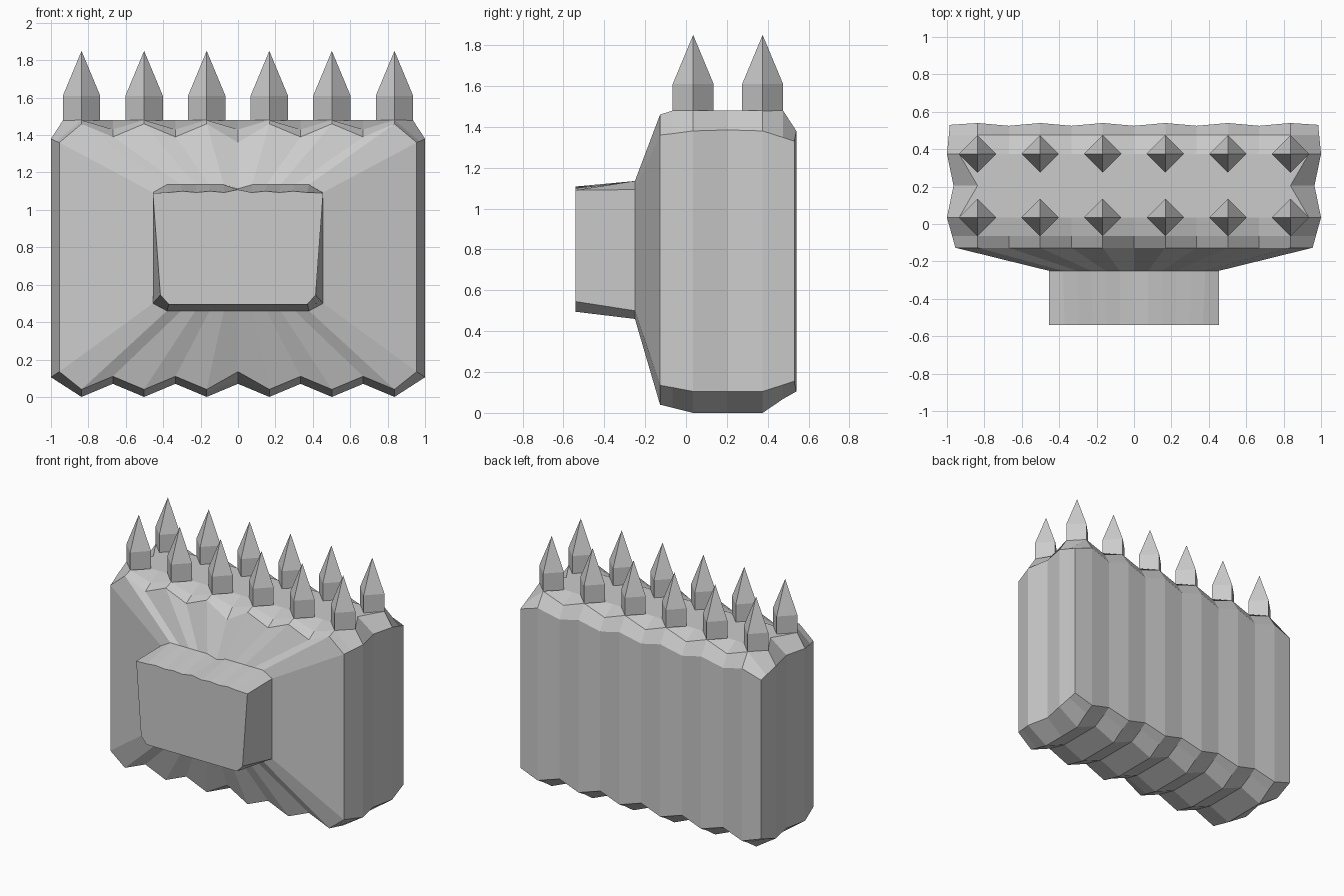
import bpy, bmesh
from math import pi

if "Cube" in bpy.data.objects:
    bpy.data.objects.remove(bpy.data.objects["Cube"])

P = 0.1673  # half the stud spacing


def finish(bm, name):
    bmesh.ops.recalc_face_normals(bm, faces=bm.faces)
    me = bpy.data.meshes.new(name)
    bm.to_mesh(me)
    bm.free()
    ob = bpy.data.objects.new(name, me)
    bpy.context.collection.objects.link(ob)
    return ob


def ring(bm, y, end, top, low, pitch=P, mid=None, yo=0.0, corner=None):
    """Zigzag outline at depth y. end = (x top, x bottom);
    top and low = z at (end, crest, valley); mid = z of the centre column."""
    def row(zs, ex, zmid, cx):
        pts = []
        for i in range(-6, 7):
            if abs(i) == 6:
                pts.append((ex if i > 0 else -ex, y, zs[0]))
            else:
                crest = i % 2
                x = i * pitch
                if abs(i) == 5 and cx:
                    x = cx if i > 0 else -cx
                z = zs[1] if crest else zs[2]
                if i == 0 and zmid is not None:
                    z = zmid
                pts.append((x, y + (yo if crest else -yo / 2), z))
        return pts
    mt, ml = mid or (None, None)
    lower = row(low, end[1], ml, None)
    upper = row(top, end[0], mt, corner)
    return [bm.verts.new(p) for p in lower + upper[::-1]]


# body: scalloped block, tapered front and protruding neck lofted through rings
bm = bmesh.new()
rings = [
    ring(bm, -0.54, (.455, .415), (1.09, 1.093, 1.10), (.545, .495, .495), .074, (1.108, .495)),
    ring(bm, -0.25, (.455, .455), (1.093, 1.135, 1.135), (.50, .46, .46), .076, (1.113, .46)),
    ring(bm, -0.127, (.955, .955), (1.36, 1.46, 1.39), (.135, .04, .11), P, (1.36, .135)),
    ring(bm, -0.065, (.972, .972), (1.367, 1.48, 1.43), (.124, .025, .095)),
    ring(bm, 0.035, (1, 1), (1.38, 1.48, 1.48), (.105, 0, .07), corner=.935),
    ring(bm, 0.205, (.965, .965), (1.385, 1.48, 1.48), (.105, 0, .07)),
    ring(bm, 0.375, (1, 1), (1.38, 1.48, 1.48), (.105, 0, .07), corner=.935),
    ring(bm, 0.475, (.99, .99), (1.348, 1.48, 1.42), (.137, .068, .125)),
    ring(bm, 0.53, (.985, .985), (1.33, 1.38, 1.335), (.155, .105, .155), yo=.01),
]
n = len(rings[0])
for a, b in zip(rings, rings[1:]):
    for k in range(n):
        j = (k + 1) % n
        bm.faces.new((a[k], a[j], b[j], b[k]))
bm.faces.new(rings[0])
back = rings[-1]
for k in range(12):
    bm.faces.new((back[k], back[k + 1], back[n - 2 - k], back[n - 1 - k]))
finish(bm, "body")

# studs: square posts turned 45 degrees with pyramid tips
bm = bmesh.new()
diamond = [(.1, 0), (0, .1), (-.1, 0), (0, -.1)]
for i in range(-5, 6, 2):
    for y in (.035, .375):
        x = i * P
        lo = [bm.verts.new((x + dx, y + dy, 1.478)) for dx, dy in diamond]
        hi = [bm.verts.new((x + dx, y + dy, 1.61)) for dx, dy in diamond]
        tip = bm.verts.new((x, y, 1.85))
        for k in range(4):
            j = (k + 1) % 4
            bm.faces.new((lo[k], lo[j], hi[j], hi[k]))
            bm.faces.new((hi[k], hi[j], tip))
        bm.faces.new(lo[::-1])
finish(bm, "top_studs")
